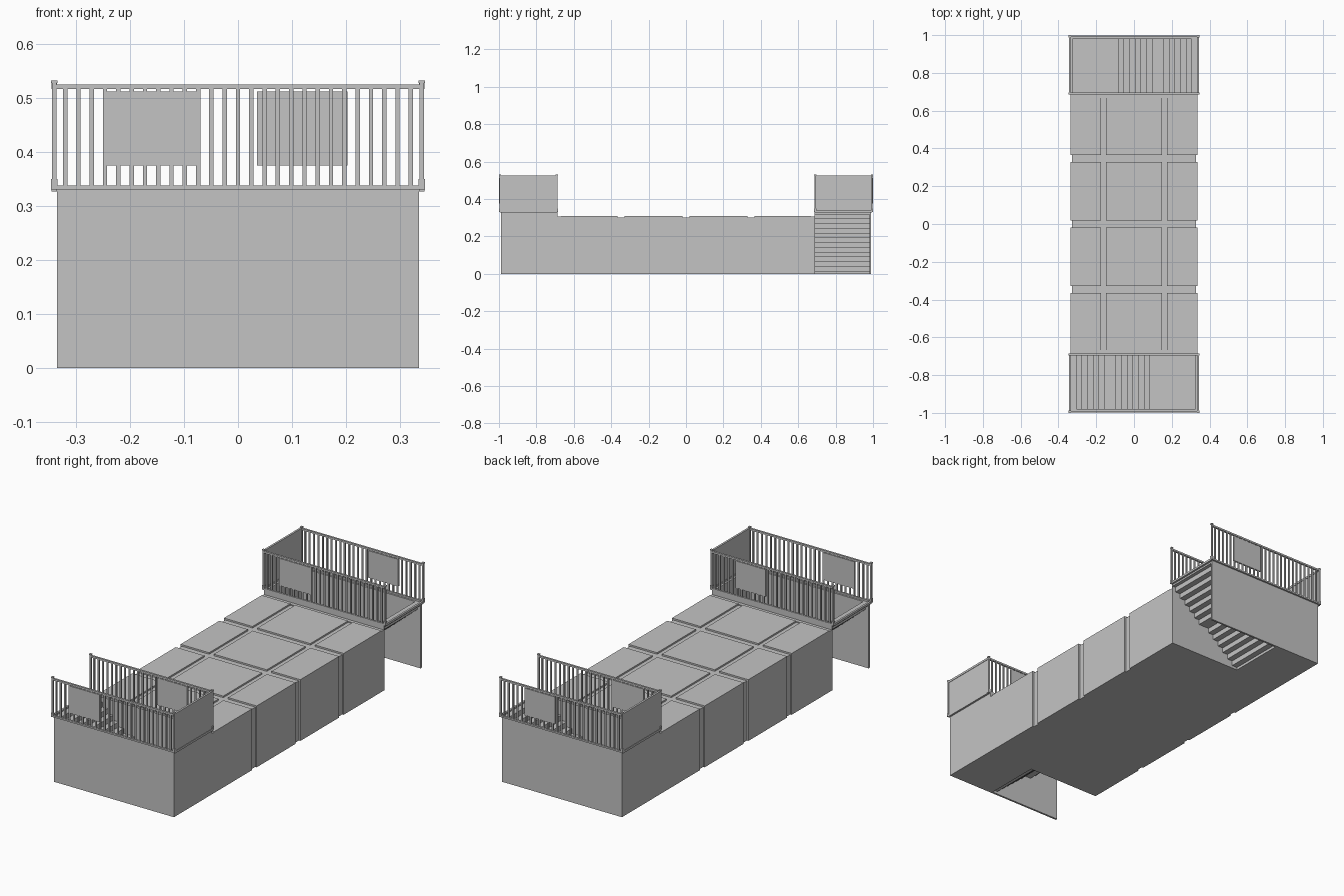
import bpy
import bmesh
from mathutils import Vector

cube = bpy.data.objects.get("Cube")
if cube:
    bpy.data.objects.remove(cube, do_unlink=True)

grey = bpy.data.materials.new("concrete grey")
grey.use_nodes = True
colour = (0.55, 0.55, 0.55, 1)
grey.diffuse_color = colour
grey.node_tree.nodes["Principled BSDF"].inputs["Base Color"].default_value = colour


def box(bm, x0, x1, y0, y1, z0, z1):
    """Add an axis-aligned box between the given limits."""
    verts = bmesh.ops.create_cube(bm, size=1)["verts"]
    size = Vector((abs(x1 - x0), abs(y1 - y0), z1 - z0))
    mid = Vector((x0 + x1, y0 + y1, z0 + z1)) / 2
    for v in verts:
        v.co = v.co * size + mid


def finish(bm, name):
    bmesh.ops.recalc_face_normals(bm, faces=bm.faces)
    mesh = bpy.data.meshes.new(name)
    bm.to_mesh(mesh)
    bm.free()
    mesh.materials.append(grey)
    obj = bpy.data.objects.new(name, mesh)
    bpy.context.collection.objects.link(obj)


W = 0.335        # half width of the body
INNER = 0.69     # where the hall meets the stairwells
OUTER = 0.99     # outer face of the stairwells
GROUND = 0.31    # top of the hall
CURB = 0.33      # top of the stairwell walls
T = 0.01         # wall thickness

# Hall core, with slabs that leave shallow joints between them
bm = bmesh.new()
box(bm, -W + 0.008, W - 0.008, -INNER, INNER, 0, GROUND - 0.008)
for s in (-1, 1):
    box(bm, -W, W, s * 0.668, s * INNER, 0, GROUND - 0.003)
finish(bm, "hall_core")

bm = bmesh.new()
for y0, y1 in ((-0.668, -0.366), (-0.329, -0.019), (0.019, 0.329), (0.366, 0.668)):
    for x0, x1 in ((-W, -0.175), (-0.148, 0.148), (0.175, W)):
        box(bm, x0, x1, y0, y1, 0, GROUND)
finish(bm, "hall_slabs")


def stairs(s, name):
    """Folded stair flight with a wider tread part of the way down."""
    rise, run, thick = CURB / 13, 0.03, 0.012
    top = [(-W, CURB)]
    z = CURB
    for k in range(1, 15):
        if k == 7:
            continue
        x = -W + run * k
        top += [(x, z), (x, max(0, z - rise))]
        z -= rise
    under = [(max(-W, x - thick), max(0, z - thick)) for x, z in reversed(top)]
    bm = bmesh.new()
    face = bm.faces.new([bm.verts.new((s * x, -s * INNER, z)) for x, z in top + under])
    new = bmesh.ops.extrude_face_region(bm, geom=[face])["geom"]
    bmesh.ops.translate(bm, vec=(0, -s * (OUTER - T - INNER), 0),
                        verts=[v for v in new if isinstance(v, bmesh.types.BMVert)])
    finish(bm, name)


def railing(y, plate, name):
    """Balustrade along x with corner posts and one sign plate."""
    end, low, high = 0.34, CURB, 0.525
    bm = bmesh.new()
    box(bm, -end, end, y - 0.005, y + 0.005, low, low + 0.008)
    box(bm, -end, end, y - 0.005, y + 0.005, high - 0.009, high)
    for k in range(-13, 14):
        x = k * 0.0246
        box(bm, x - 0.004, x + 0.004, y - 0.003, y + 0.003, low, high)
    for x in (-end, end):
        box(bm, x - 0.004, x + 0.004, y - 0.004, y + 0.004, low, 0.53)
        box(bm, x - 0.006, x + 0.006, y - 0.006, y + 0.006, low, low + 0.02)
        box(bm, x - 0.006, x + 0.006, y - 0.006, y + 0.006, 0.527, 0.532)
    finish(bm, name)
    bm = bmesh.new()
    box(bm, plate[0], plate[1], y - 0.0045, y + 0.0045, 0.375, 0.512)
    finish(bm, name + "_plate")


# Two stairwells, the second turned half round
left_plate, right_plate = (-0.25, -0.075), (0.035, 0.203)
for s, end in ((1, "front"), (-1, "back")):
    bm = bmesh.new()
    box(bm, -W, W, -s * OUTER, -s * (OUTER - T), 0, CURB)              # outer wall
    box(bm, -W, W, -s * INNER, -s * (INNER - 0.004), 0, CURB)          # inner wall
    box(bm, s * W, s * (W - T), -s * OUTER, -s * INNER, 0, CURB)       # end wall
    box(bm, s * 0.08, s * W, -s * OUTER, -s * INNER, 0, 0.006)         # floor
    finish(bm, end + "_stairwell")

    stairs(s, end + "_stairs")

    # Solid end panel, its rails, and the sill at the entrance
    bm = bmesh.new()
    y0, y1 = -s * 0.994, -s * INNER
    box(bm, s * 0.337, s * 0.343, y0, y1, CURB, 0.52)
    box(bm, s * 0.335, s * 0.345, y0, y1, 0.516, 0.527)
    for x in (-0.34, 0.34):
        box(bm, x - 0.005, x + 0.005, y0, y1, CURB - 0.003, CURB + 0.008)
    finish(bm, end + "_end_panel")

    outer, inner = (left_plate, right_plate) if s == 1 else (right_plate, left_plate)
    railing(-s * 0.994, outer, end + "_outer_railing")
    railing(-s * 0.691, inner, end + "_inner_railing")
